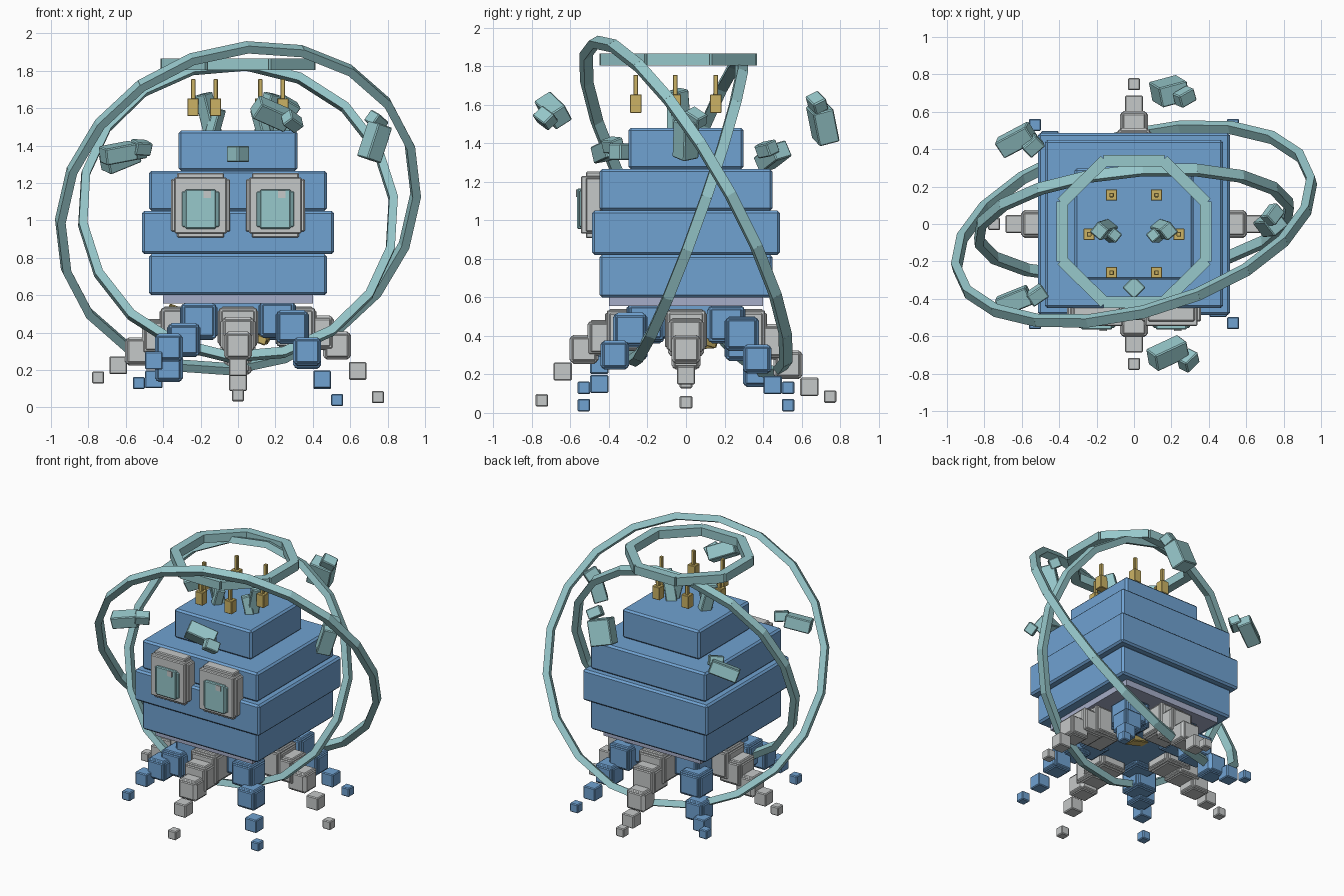
import bpy, bmesh, math
from mathutils import Matrix, Vector, Euler

if "Cube" in bpy.data.objects:
    bpy.data.objects.remove(bpy.data.objects["Cube"], do_unlink=True)


def material(name, rgb):
    m = bpy.data.materials.new(name)
    m.use_nodes = True
    m.diffuse_color = (*rgb, 1)
    m.node_tree.nodes["Principled BSDF"].inputs["Base Color"].default_value = (*rgb, 1)
    return m


BLUE = material("blue", (0.16, 0.36, 0.64))
GRAY = material("light_gray", (0.56, 0.58, 0.58))
TEAL = material("pale_teal", (0.31, 0.58, 0.60))
GOLD = material("gold", (0.60, 0.45, 0.13))
LILAC = material("lilac_gray", (0.38, 0.42, 0.58))


def boxes(name, mat, parts, bevel=0.006):
    """One object from boxes given as (center, size, optional rotation matrix)."""
    bm = bmesh.new()
    for center, size, *rot in parts:
        r = rot[0].to_4x4() if rot else Matrix()
        bmesh.ops.create_cube(bm, size=1, matrix=Matrix.Translation(center) @ r @ Matrix.Diagonal((*size, 1)))
    mesh = bpy.data.meshes.new(name)
    bm.to_mesh(mesh)
    bm.free()
    mesh.materials.append(mat)
    ob = bpy.data.objects.new(name, mesh)
    bpy.context.collection.objects.link(ob)
    if bevel:
        mod = ob.modifiers.new("edge", "BEVEL")
        mod.width = bevel
        mod.segments = 1
    return ob


def euler(x, y, z):
    return Euler([math.radians(a) for a in (x, y, z)]).to_matrix()


# Stacked body tiers: half widths and heights
tiers = [("lower_tier", 0.475, 0.45, 0.60, 0.82), ("middle_tier", 0.513, 0.487, 0.82, 1.05),
         ("upper_tier", 0.475, 0.45, 1.05, 1.265), ("top_tier", 0.317, 0.298, 1.265, 1.48)]
for name, hx, hy, z0, z1 in tiers:
    boxes(name, BLUE, [((0, 0, (z0 + z1) / 2), (2 * hx, 2 * hy, z1 - z0))], 0.013)
boxes("under_plate", LILAC, [((0, 0, 0.58), (0.8, 0.8, 0.05))], 0)
boxes("core", BLUE, [((0, 0, 0.48), (0.5, 0.5, 0.18))], 0.01)


# Eyes
for side, x in (("right", -0.2), ("left", 0.2)):
    boxes(side + "_eye_frame", GRAY, [((x, -0.48, 1.08), (0.315, 0.08, 0.28)),
                                      ((x, -0.48, 1.08), (0.25, 0.08, 0.345)),
                                      ((x, -0.48, 1.08), (0.28, 0.13, 0.30))])
    boxes(side + "_eye_lens", TEAL, [((x, -0.5, 1.06), (0.2, 0.11, 0.19)),
                                     ((x, -0.51, 1.06), (0.165, 0.11, 0.21))])
    boxes(side + "_eye_glint", GRAY, [((x + 0.035, -0.567, 1.14), (0.04, 0.009, 0.04))], 0)
boxes("brow_cube", TEAL, [((0, -0.34, 1.355), (0.09, 0.09, 0.085), euler(0, 0, 45))])


# Legs: chains of rounded block clusters that shrink outward
def leg(name, mat, direction, reach, heights, sizes):
    parts = []
    for i, (r, z, s) in enumerate(zip(reach, heights, sizes)):
        c = (direction[0] * r, direction[1] * r, z)
        if i < 3:
            for axis in range(3):
                size = [0.8 * s] * 3
                size[axis] = s
                parts.append((c, size))
            parts.append((c, [0.92 * s] * 3))
        else:
            parts.append((c, [s] * 3))
    boxes(name, mat, parts)


gray_reach, gray_size = (0.31, 0.42, 0.53, 0.64, 0.748), (0.22, 0.185, 0.15, 0.095, 0.065)
leg("front_leg", GRAY, (0, -1), gray_reach, (0.43, 0.39, 0.33, 0.215, 0.065), gray_size)
leg("back_leg", GRAY, (0, 1), gray_reach, (0.43, 0.37, 0.25, 0.135, 0.085), gray_size)
leg("left_leg", GRAY, (1, 0), gray_reach, (0.43, 0.40, 0.33, 0.195, 0.055), gray_size)
leg("right_leg", GRAY, (-1, 0), gray_reach, (0.43, 0.38, 0.30, 0.225, 0.16), gray_size)

blue_reach, blue_size = (0.21, 0.29, 0.37, 0.45, 0.53), (0.2, 0.18, 0.15, 0.095, 0.065)
leg("front_left_leg", BLUE, (1, -1), blue_reach, (0.47, 0.43, 0.30, 0.15, 0.04), blue_size)
leg("back_left_leg", BLUE, (1, 1), blue_reach, (0.46, 0.41, 0.28, 0.145, 0.04), blue_size)
leg("front_right_leg", BLUE, (-1, -1), blue_reach, (0.46, 0.36, 0.32, 0.25, 0.13), blue_size)
leg("back_right_leg", BLUE, (-1, 1), blue_reach, (0.46, 0.36, 0.21, 0.15, 0.13), blue_size)


# Bars between two points, turned so one side follows the given normal
def bar(a, b, normal, width, height):
    a, b = Vector(a), Vector(b)
    x = (b - a).normalized()
    y = Vector(normal).cross(x).normalized()
    rot = Matrix((x, y, x.cross(y))).transposed()
    return ((a + b) / 2, ((b - a).length * 1.03, width, height), rot)


boxes("gold_struts", GOLD, [bar((0.14, 0.11, 0.355), (-0.36, 0.03, 0.53), (0, 1, 0), 0.045, 0.08),
                            bar((0.14, 0.12, 0.355), (0.24, 0.17, 0.53), (1, 0, 0), 0.08, 0.04)])


# Segmented rings
def ring(name, center, u, v, count, width, height, turn=0):
    u, v, c = Vector(u), Vector(v), Vector(center)
    pts = []
    for i in range(count):
        a = math.tau * (i + turn) / count
        pts.append(c + u * math.cos(a) + v * math.sin(a))
    n = u.cross(v).normalized()
    boxes(name, TEAL, [bar(pts[i - 1], pts[i], n, width, height) for i in range(count)], 0)


ring("large_ring", (0, 0, 1.065), (0.95, 0.23, 0.07), (0.05, -0.47, 0.86), 20, 0.045, 0.055)
ring("medium_ring", (0, 0.005, 1.05), (0.83, 0.1, 0.07), (-0.1, 0.27, 0.78), 18, 0.045, 0.055)
ring("halo", (0, -0.04, 1.835), (0.415, 0, 0), (0, 0.41, 0), 8, 0.062, 0.062, 0.5)


# Gold antennas hovering over the top tier
for i, (x, y) in enumerate([(0.12, 0.155), (0.24, -0.055), (0.12, -0.26)]):
    for side, sx in (("left", x), ("right", -x)):
        boxes(f"{side}_antenna_{i + 1}", GOLD, [((sx, y, 1.605), (0.06, 0.06, 0.095)),
                                                ((sx, y, 1.70), (0.024, 0.024, 0.11))], 0.003)

# Crystal shards on the top tier
for side, s in (("left", 1), ("right", -1)):
    boxes(side + "_crystal", TEAL, [((s * 0.16, -0.03, 1.57), (0.075, 0.075, 0.22), euler(12, s * 8, s * 40)),
                                    ((s * 0.12, -0.06, 1.53), (0.06, 0.06, 0.14), euler(-10, s * -12, s * 40))])

# Floating fragments: a long block with a small companion
fragments = [
    ((-0.63, 0.45, 1.33), (0.20, 0.10, 0.09), (15, -20, 28), (0.09, -0.03, 0.04)),
    ((0.19, 0.71, 1.50), (0.16, 0.11, 0.18), (15, 15, 15), (0.08, -0.03, 0.11)),
    ((0.18, -0.69, 1.57), (0.20, 0.10, 0.10), (35, 22, 25), (0.11, -0.04, -0.04)),
    ((0.73, 0.0, 1.42), (0.10, 0.10, 0.20), (10, 15, 40), (0.01, 0.05, 0.11)),
    ((-0.64, -0.41, 1.36), (0.18, 0.10, 0.09), (10, -10, 22), (0.12, 0.03, 0.03)),
]
for i, (pos, size, rot, shift) in enumerate(fragments):
    r = euler(*rot)
    boxes(f"fragment_{i + 1}", TEAL, [(pos, size, r),
                                      (Vector(pos) + Vector(shift), (0.10, 0.075, 0.07), r @ euler(10, 15, 10))])
